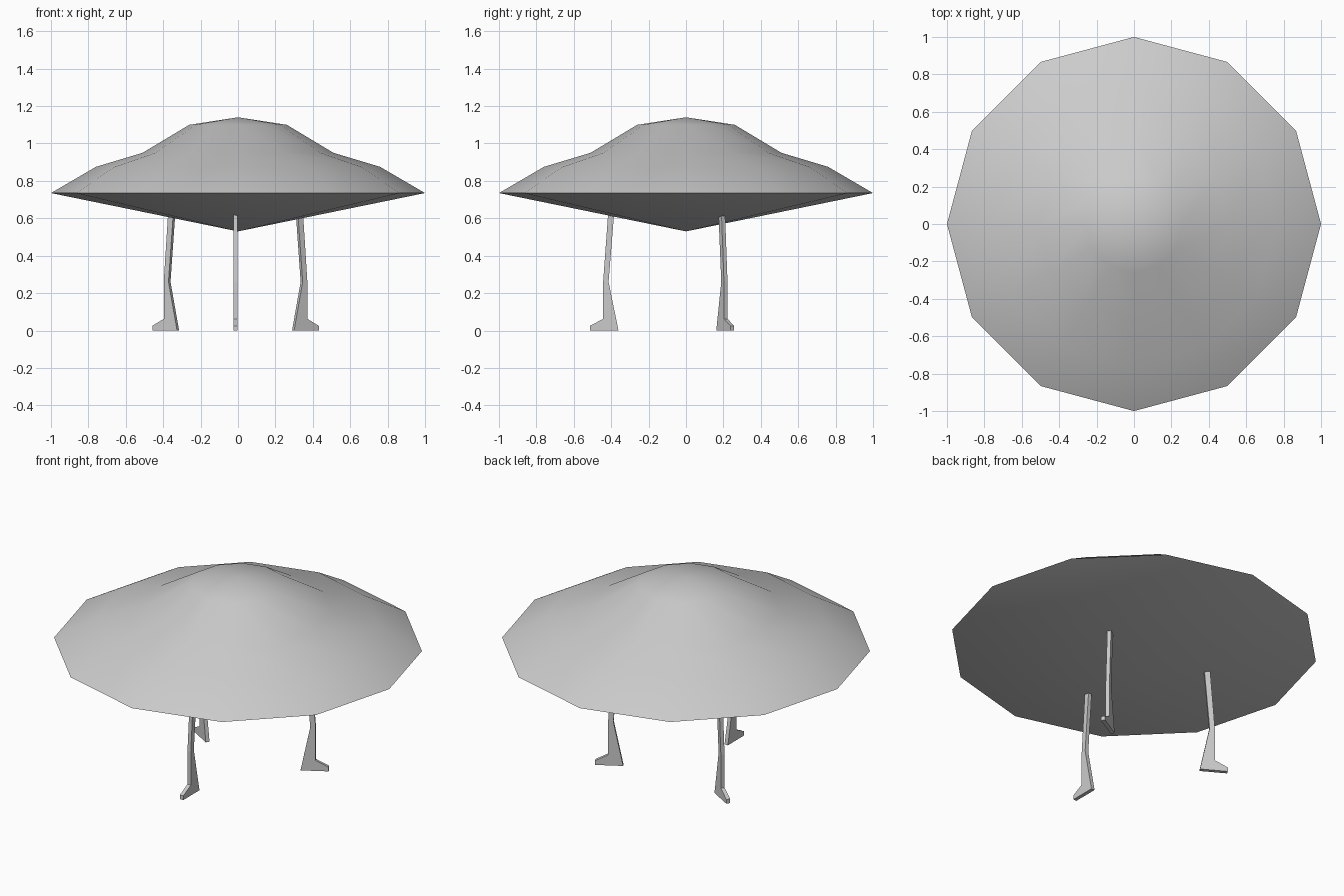
import bpy, bmesh, math
from mathutils import Matrix, Vector

cube = bpy.data.objects.get("Cube")
if cube:
    bpy.data.objects.remove(cube, do_unlink=True)

grey = bpy.data.materials.new("light grey")
grey.use_nodes = True
grey.diffuse_color = (0.6, 0.6, 0.6, 1)
grey.node_tree.nodes["Principled BSDF"].inputs["Base Color"].default_value = (0.6, 0.6, 0.6, 1)


def finish(bm, name):
    bmesh.ops.recalc_face_normals(bm, faces=bm.faces)
    mesh = bpy.data.meshes.new(name)
    bm.to_mesh(mesh)
    bm.free()
    mesh.materials.append(grey)
    obj = bpy.data.objects.new(name, mesh)
    bpy.context.collection.objects.link(obj)
    return obj


# Saucer hull: twelve-sided turned profile, smooth with a sharp rim
SIDES = 12
profile = [(0, 1.14), (0.26, 1.10), (0.51, 0.95), (0.76, 0.875), (1.0, 0.735), (0, 0.53)]
bm = bmesh.new()
verts = [bm.verts.new((r, 0, z)) for r, z in profile]
edges = [bm.edges.new(pair) for pair in zip(verts, verts[1:])]
bmesh.ops.spin(bm, geom=verts + edges, cent=(0, 0, 0), axis=(0, 0, 1),
               angle=math.tau, steps=SIDES, use_merge=True)
bmesh.ops.remove_doubles(bm, verts=bm.verts, dist=0.001)
hull = finish(bm, "saucer_hull")
bpy.context.view_layer.objects.active = hull
hull.select_set(True)
bpy.ops.object.shade_smooth_by_angle(angle=math.radians(40))
hull.select_set(False)

# Landing legs: one flat outline (distance outward, height), given thickness
outline = [(0.355, 0), (0.508, 0), (0.508, 0.025), (0.437, 0.062), (0.437, 0.26),
           (0.41, 0.63), (0.378, 0.63), (0.408, 0.26)]
THICK = 0.022
centre = Matrix.Translation((-0.013, -0.006, 0))
for name, angle in (("front_leg", -90), ("back_left_leg", 30), ("back_right_leg", 150)):
    bm = bmesh.new()
    side = bm.faces.new([bm.verts.new((r, -THICK / 2, z)) for r, z in outline])
    extruded = bmesh.ops.extrude_face_region(bm, geom=[side], use_keep_orig=True)["geom"]
    moved = [v for v in extruded if isinstance(v, bmesh.types.BMVert)]
    bmesh.ops.translate(bm, verts=moved, vec=Vector((0, THICK, 0)))
    bm.transform(centre @ Matrix.Rotation(math.radians(angle), 4, "Z"))
    finish(bm, name)
